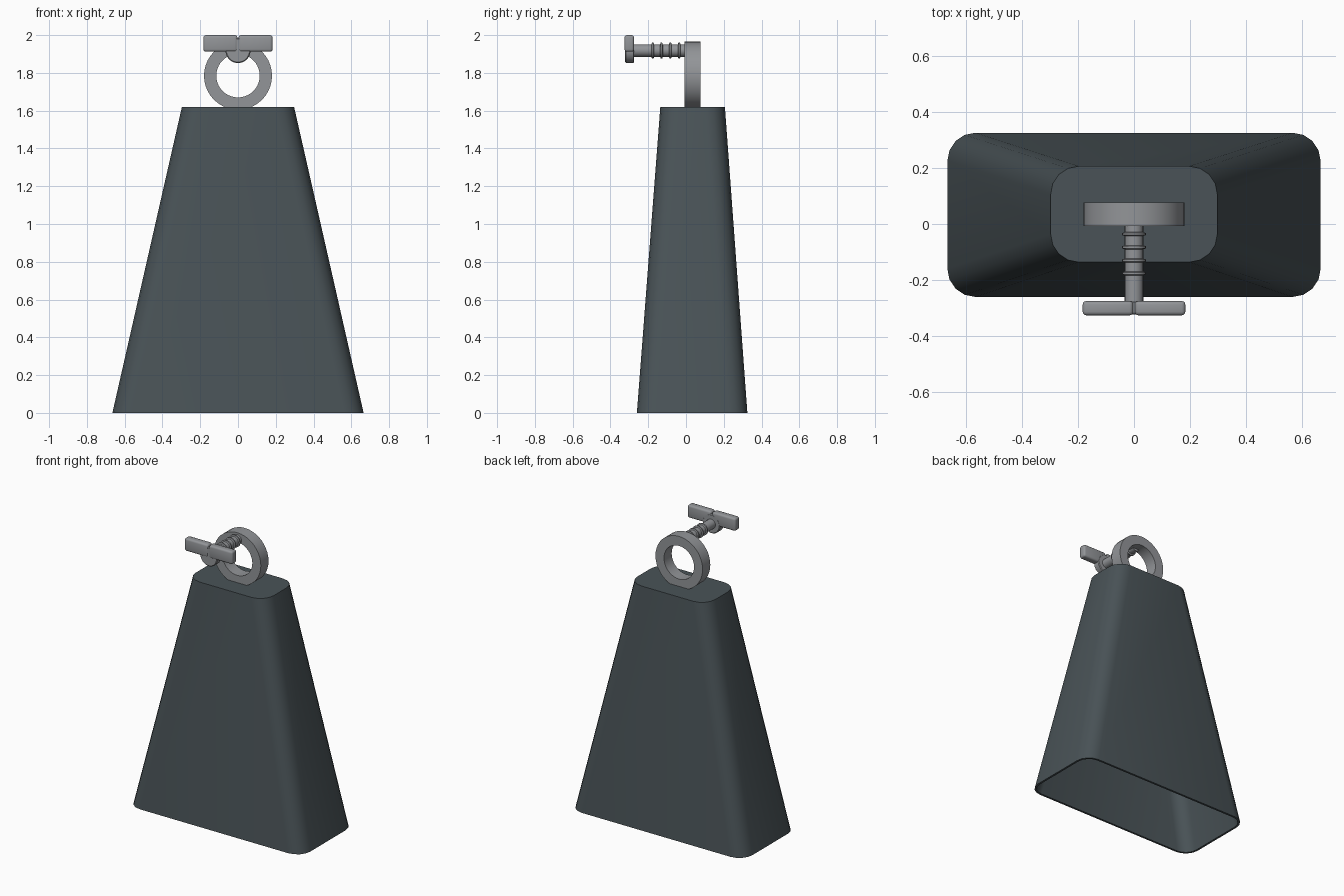
import bpy, bmesh, math
from mathutils import Matrix, Vector

cube = bpy.data.objects.get("Cube")
if cube:
    bpy.data.objects.remove(cube, do_unlink=True)


def material(name, rgb):
    m = bpy.data.materials.new(name)
    m.use_nodes = True
    m.diffuse_color = (*rgb, 1)
    m.node_tree.nodes["Principled BSDF"].inputs["Base Color"].default_value = (*rgb, 1)
    return m


SLATE = material("dark slate paint", (0.067, 0.086, 0.095))
STEEL = material("grey steel", (0.29, 0.30, 0.315))


def finish(name, bm, mat, angle=None):
    bmesh.ops.recalc_face_normals(bm, faces=bm.faces)
    me = bpy.data.meshes.new(name)
    bm.to_mesh(me)
    bm.free()
    me.materials.append(mat)
    ob = bpy.data.objects.new(name, me)
    bpy.context.collection.objects.link(ob)
    if angle:
        bpy.ops.object.select_all(action='DESELECT')
        ob.select_set(True)
        bpy.context.view_layer.objects.active = ob
        bpy.ops.object.shade_smooth_by_angle(angle=math.radians(angle))
    return ob


def rounded_ring(bm, hx, y0, y1, r, z, steps=4):
    """Loop of vertices round a rounded rectangle at height z."""
    cy, hy = (y0 + y1) / 2, (y1 - y0) / 2
    verts = []
    for q, (sx, sy) in enumerate([(1, 1), (-1, 1), (-1, -1), (1, -1)]):
        for i in range(steps + 1):
            a = (q + i / steps) * math.pi / 2
            verts.append(bm.verts.new((sx * (hx - r) + r * math.cos(a),
                                       cy + sy * (hy - r) + r * math.sin(a), z)))
    return verts


def bridge(bm, a, b):
    n = len(a)
    for i in range(n):
        bm.faces.new((a[i], a[(i + 1) % n], b[(i + 1) % n], b[i]))


def lathe_y(name, profile, z, seg, angle, closed=False):
    """Turn a (y, radius) profile about a line along y."""
    bm = bmesh.new()
    loops = []
    for y, r in profile:
        loops.append([bm.verts.new((r * math.cos(t), y, z + r * math.sin(t)))
                      for t in (2 * math.pi * i / seg for i in range(seg))])
    for a, b in zip(loops, loops[1:]):
        bridge(bm, a, b)
    if closed:
        bridge(bm, loops[-1], loops[0])
    else:
        bm.faces.new(loops[0])
        bm.faces.new(loops[-1])
    return finish(name, bm, STEEL, angle)


# Hollow tapered bell, open at the bottom, with thin walls
T = 0.014
bm = bmesh.new()
outer_low = rounded_ring(bm, 0.665, -0.26, 0.325, 0.1, 0)
outer_top = rounded_ring(bm, 0.297, -0.136, 0.206, 0.1, 1.62)
inner_low = rounded_ring(bm, 0.665 - T, -0.26 + T, 0.325 - T, 0.1 - T, 0)
inner_top = rounded_ring(bm, 0.297 - T, -0.136 + T, 0.206 - T, 0.1 - T, 1.62 - T)
bridge(bm, outer_low, outer_top)
bridge(bm, inner_low, inner_top)
bridge(bm, outer_low, inner_low)
bm.faces.new(outer_top)
bm.faces.new(inner_top)
finish("bell_body", bm, SLATE, 30)

# Mounting ring standing on the bell
lathe_y("mounting_ring", [(-0.008, 0.18), (0.076, 0.18), (0.076, 0.115), (-0.008, 0.115)],
        1.785, 40, 30, closed=True)

# Clamp screw with raised thread ridges
SCREW_Z = 1.918
profile = [(-0.28, 0.033)]
for y in (-0.176, -0.13, -0.083, -0.036):
    profile += [(y - 0.007, 0.033), (y - 0.004, 0.042), (y + 0.004, 0.042), (y + 0.007, 0.033)]
profile.append((0.02, 0.033))
lathe_y("clamp_screw", profile, SCREW_Z, 24, 30)

# Round hub of the thumb screw
lathe_y("thumb_hub", [(-0.322, 0.061), (-0.317, 0.066), (-0.279, 0.066), (-0.274, 0.061)],
        SCREW_Z, 32, 30)

# Pair of softened thumb wings
for side, sx in (("left", 1), ("right", -1)):
    bm = bmesh.new()
    size = Matrix.Diagonal((0.18, 0.051, 0.088, 1))
    bmesh.ops.create_cube(bm, size=1,
                          matrix=Matrix.Translation(Vector((sx * 0.093, -0.3, 1.956))) @ size)
    bmesh.ops.bevel(bm, geom=bm.edges[:], offset=0.013, segments=3, profile=0.5,
                    affect='EDGES')
    finish(side + "_thumb_wing", bm, STEEL, 40)
